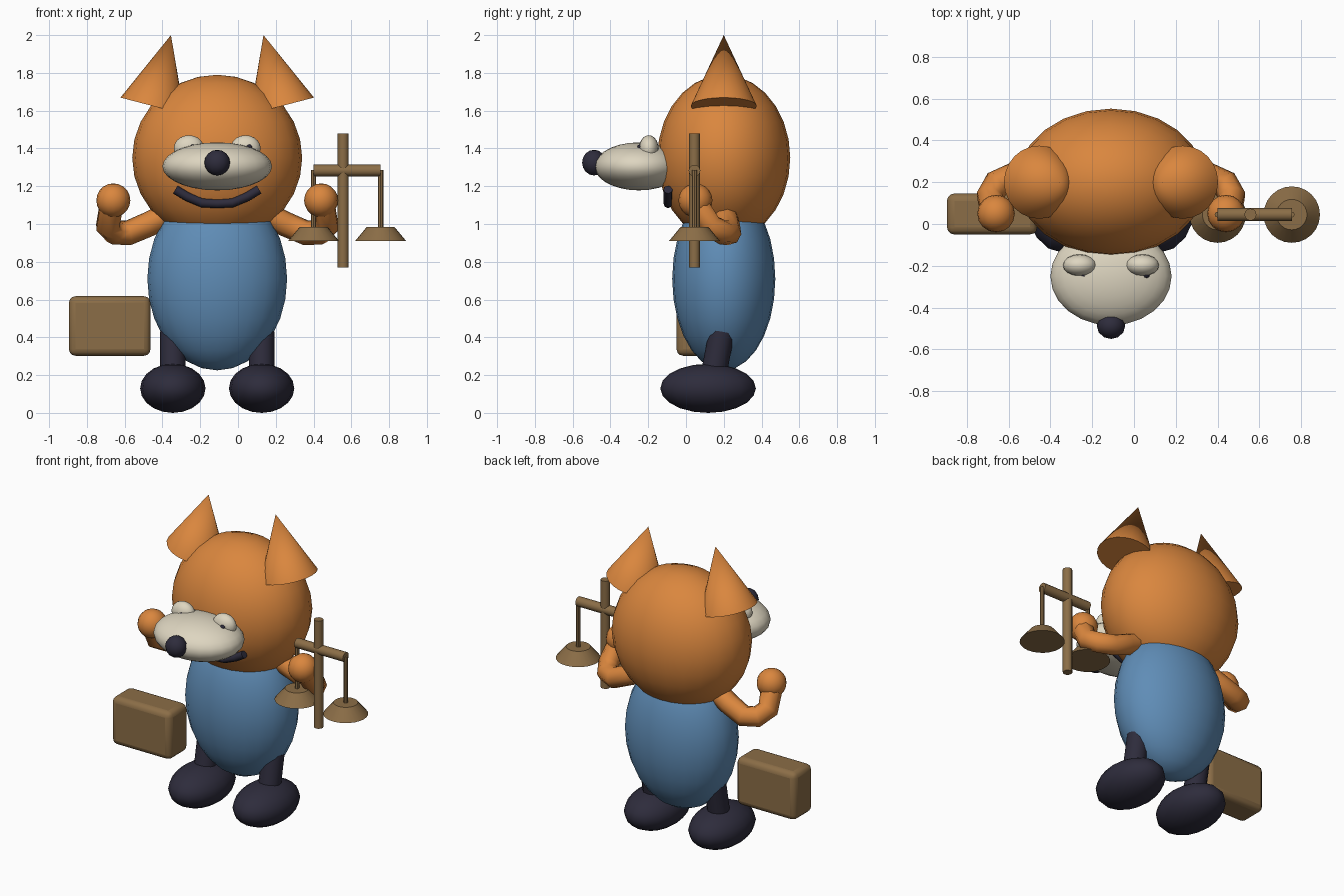
import bpy, math
from mathutils import Vector

if "Cube" in bpy.data.objects:
    bpy.data.objects.remove(bpy.data.objects["Cube"])

CX = -0.11  # the figure's own centre line


def material(name, rgb):
    m = bpy.data.materials.new(name)
    m.diffuse_color = (*rgb, 1)
    m.use_nodes = True
    m.node_tree.nodes["Principled BSDF"].inputs["Base Color"].default_value = m.diffuse_color
    return m


ORANGE = material("orange_fur", (0.70, 0.24, 0.048))
BLUE = material("blue_suit", (0.115, 0.265, 0.47))
DARK = material("dark_navy", (0.027, 0.025, 0.045))
BROWN = material("brown_wood", (0.26, 0.155, 0.063))
CREAM = material("cream", (0.73, 0.67, 0.53))


def finish(name, mat, angle=40):
    ob = bpy.context.object
    ob.name = name
    ob.data.materials.append(mat)
    bpy.ops.object.shade_smooth_by_angle(angle=math.radians(angle))
    return ob


def ellipsoid(name, mat, loc, radii, seg=24, rings=14):
    bpy.ops.mesh.primitive_uv_sphere_add(segments=seg, ring_count=rings, radius=1, location=loc)
    bpy.context.object.scale = radii
    bpy.ops.object.transform_apply(location=False, rotation=False, scale=True)
    return finish(name, mat, 60)


def rod(name, mat, a, b, r1, r2=None, seg=12):
    """Cylinder, or cone when r2 is given, from point a to point b."""
    a, b = Vector(a), Vector(b)
    d = b - a
    bpy.ops.mesh.primitive_cone_add(vertices=seg, radius1=r1, radius2=r1 if r2 is None else r2,
                                    depth=d.length, location=(a + b) / 2,
                                    rotation=d.to_track_quat('Z', 'Y').to_euler())
    return finish(name, mat)


def tube(name, mat, points, radius):
    cu = bpy.data.curves.new(name, 'CURVE')
    cu.dimensions = '3D'
    cu.bevel_depth = radius
    cu.bevel_resolution = 2
    cu.use_fill_caps = True
    sp = cu.splines.new('POLY')
    sp.points.add(len(points) - 1)
    for p, co in zip(sp.points, points):
        p.co = (*co, 1)
    ob = bpy.data.objects.new(name, cu)
    bpy.context.collection.objects.link(ob)
    bpy.ops.object.select_all(action='DESELECT')
    ob.select_set(True)
    bpy.context.view_layer.objects.active = ob
    bpy.ops.object.convert(target='MESH')
    return finish(name, mat, 60)


# Body and head
ellipsoid("body", BLUE, (CX, 0.2, 0.71), (0.37, 0.273, 0.485))
ellipsoid("head", ORANGE, (CX, 0.2, 1.35), (0.45, 0.352, 0.44))

# Face
ellipsoid("snout", CREAM, (CX, -0.25, 1.305), (0.29, 0.235, 0.127))
ellipsoid("nose", DARK, (CX, -0.487, 1.325), (0.068, 0.063, 0.068), 12, 8)
tube("mouth", DARK, [(CX + dx, -0.095, z) for dx, z in
                     ((-0.222, 1.182), (-0.16, 1.145), (-0.08, 1.112), (0, 1.108),
                      (0.08, 1.112), (0.16, 1.145), (0.222, 1.182))], 0.024)

# Paired parts
for side, s in (("left", -1), ("right", 1)):
    def at(dx, y, z):
        return (CX + s * dx, y, z)

    ellipsoid(side + "_eye", CREAM, at(0.15, -0.197, 1.40), (0.08, 0.052, 0.07), 16, 10)
    ellipsoid(side + "_pupil", DARK, (CX + s * 0.15 + 0.02, -0.243, 1.405), (0.016,) * 3, 10, 6)
    rod(side + "_ear", ORANGE, at(0.343, 0.2, 1.625), at(0.245, 0.2, 2.0), 0.175, 0, 24)
    tube(side + "_arm", ORANGE, [at(0.22, 0.2, 1.07), at(0.36, 0.22, 1.00), at(0.47, 0.228, 0.953),
                                 at(0.545, 0.195, 0.955), at(0.58, 0.13, 0.99),
                                 at(0.56, 0.06, 1.10)], 0.066)
    ellipsoid(side + "_hand", ORANGE, at(0.55, 0.05, 1.125), (0.09,) * 3, 16, 10)
    rod(side + "_leg", DARK, at(0.235, 0.13, 0.12), at(0.235, 0.19, 0.43), 0.068)
    ellipsoid(side + "_foot", DARK, at(0.235, 0.117, 0.13), (0.173, 0.253, 0.13), 16, 10)

# Balance scale held in the right hand
Y = 0.045
rod("scale_post", BROWN, (0.557, Y, 0.77), (0.557, Y, 1.48), 0.029)
rod("scale_beam", BROWN, (0.40, Y, 1.283), (0.755, Y, 1.283), 0.031)
for side, x in (("inner", 0.40), ("outer", 0.755)):
    rod(side + "_hanger", BROWN, (x, Y, 0.96), (x, Y, 1.285), 0.014, seg=8)
    rod(side + "_pan", BROWN, (x, Y, 0.91), (x, Y, 0.985), 0.135, 0.073, 24)

# Briefcase
bpy.ops.mesh.primitive_cube_add(size=1, location=(-0.679, 0.048, 0.46))
bpy.context.object.scale = (0.432, 0.196, 0.315)
bpy.ops.object.transform_apply(location=False, rotation=False, scale=True)
case = finish("briefcase", BROWN)
bevel = case.modifiers.new("rounded_edges", 'BEVEL')
bevel.width = 0.035
bevel.segments = 3
